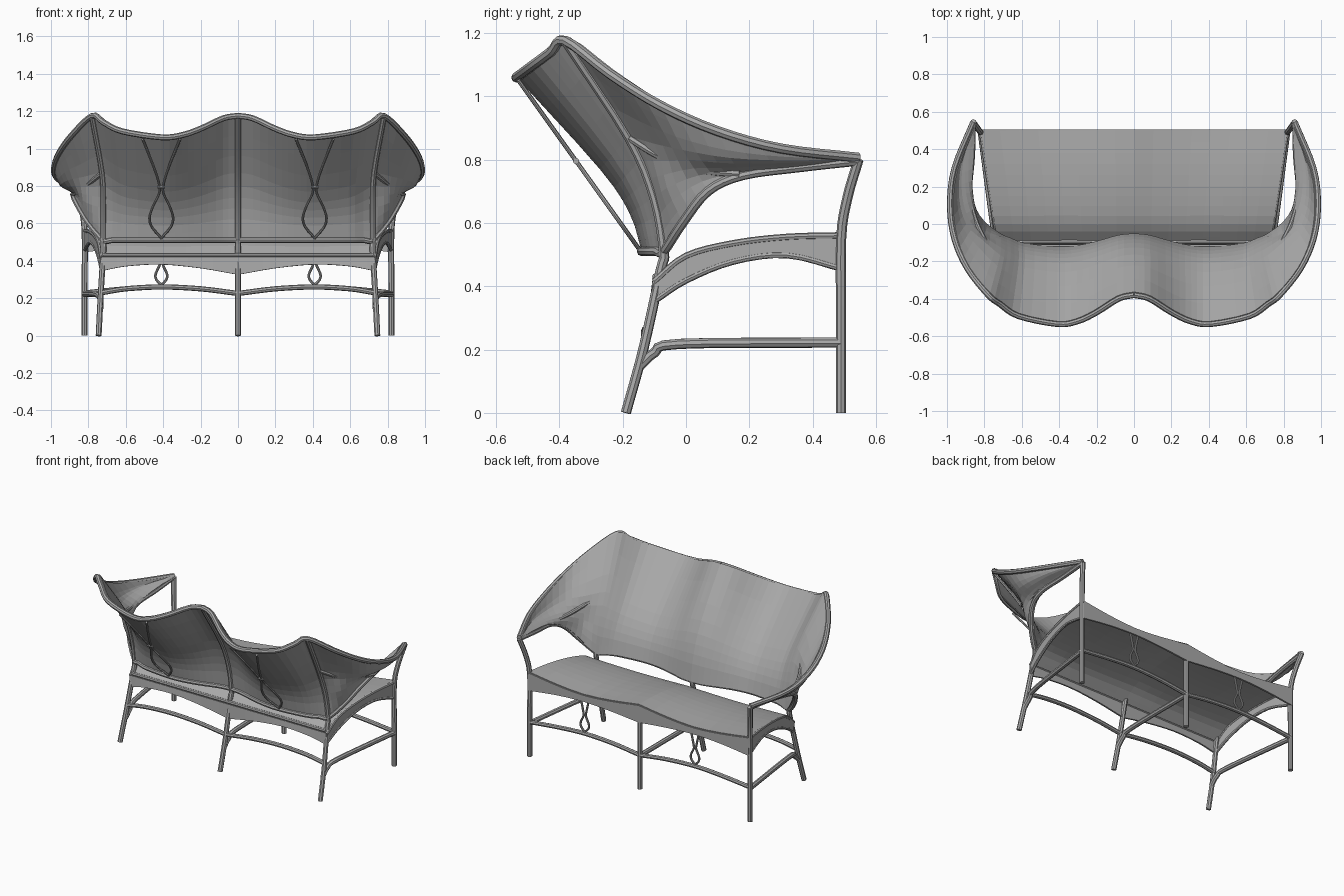
import bpy
from mathutils import Vector

cube = bpy.data.objects.get("Cube")
if cube:
    bpy.data.objects.remove(cube, do_unlink=True)

grey = bpy.data.materials.new("warm_grey")
grey.use_nodes = True
colour = (0.4, 0.4, 0.4, 1)
grey.diffuse_color = colour
grey.node_tree.nodes["Principled BSDF"].inputs["Base Color"].default_value = colour


def spline(points, steps):
    """Smooth path through the given points."""
    p = [Vector(q) for q in points]
    p = [p[0] * 2 - p[1]] + p + [p[-1] * 2 - p[-2]]
    out = []
    for a, b, c, d in zip(p, p[1:], p[2:], p[3:]):
        for i in range(steps):
            t = i / steps
            out.append(0.5 * (2 * b + (c - a) * t + (2 * a - 5 * b + 4 * c - d) * t ** 2
                              + (3 * b - a - 3 * c + d) * t ** 3))
    return out + [p[-2]]


def finish(obj, mirror):
    obj.data.materials.append(grey)
    if mirror:
        mod = obj.modifiers.new("mirror", 'MIRROR')
        mod.use_clip = True
    return obj


def tube(name, points, radius=0.016, mirror=True, steps=4):
    """Round cane rod along a smooth path."""
    path = spline(points, steps)
    curve = bpy.data.curves.new(name, 'CURVE')
    curve.dimensions = '3D'
    curve.bevel_depth = radius
    curve.bevel_resolution = 2
    curve.use_fill_caps = True
    line = curve.splines.new('POLY')
    line.points.add(len(path) - 1)
    for point, co in zip(line.points, path):
        point.co = (*co, 1)
    obj = bpy.data.objects.new(name, curve)
    bpy.context.collection.objects.link(obj)
    bpy.ops.object.select_all(action='DESELECT')
    obj.select_set(True)
    bpy.context.view_layer.objects.active = obj
    bpy.ops.object.convert(target='MESH')
    obj = finish(bpy.context.object, mirror)
    bpy.ops.object.shade_smooth_by_angle()
    return obj


def sheet(name, columns, rows=3, steps=3, thickness=0.012, offset=0):
    """Thin mirrored panel lofted through columns of points."""
    fine = [spline(c, rows) for c in columns]
    grid = list(zip(*[spline(r, steps) for r in zip(*fine)]))
    n = len(grid[0])
    verts = [v for col in grid for v in col]
    faces = [(i * n + j, i * n + n + j, i * n + n + j + 1, i * n + j + 1)
             for i in range(len(grid) - 1) for j in range(n - 1)]
    mesh = bpy.data.meshes.new(name)
    mesh.from_pydata(verts, [], faces)
    obj = bpy.data.objects.new(name, mesh)
    bpy.context.collection.objects.link(obj)
    finish(obj, True)
    mod = obj.modifiers.new("thickness", 'SOLIDIFY')
    mod.thickness = thickness
    mod.offset = offset
    return obj


# Backrest: blend the post profile with the deeper lobe profile
post = [(-0.07, 0.51), (-0.10, 0.68), (-0.18, 0.87), (-0.38, 1.175)]
lobe = [(-0.14, 0.51), (-0.178, 0.63), (-0.272, 0.77), (-0.535, 1.06)]


def back_column(x, w, flare=0):
    spread = (0, 0, 0.1, 1)
    return [(x + flare * s, a[0] + (b[0] - a[0]) * w, a[1] + (b[1] - a[1]) * w)
            for a, b, s in zip(post, lobe, spread)]


shell = [back_column(x, w, f) for x, w, f in
         [(0, 0, 0), (0.08, 0.12, 0), (0.2, 0.6, 0), (0.3, 0.9, 0), (0.41, 1, 0),
          (0.59, 0.72, 0.03), (0.67, 0.3, 0.05), (0.72, 0, 0.06)]]

# Wings bulging round into the arms
shell += [
    [(0.80, -0.01, 0.60), (0.81, -0.06, 0.71), (0.82, -0.10, 0.85), (0.89, -0.24, 1.07)],
    [(0.86, 0.07, 0.70), (0.86, 0.04, 0.75), (0.91, -0.01, 0.83), (0.96, -0.08, 0.97)],
    [(0.88, 0.18, 0.75), (0.89, 0.17, 0.765), (0.95, 0.14, 0.805), (0.984, 0.10, 0.89)],
    [(0.865, 0.36, 0.775), (0.89, 0.35, 0.782), (0.935, 0.33, 0.797), (0.96, 0.30, 0.835)],
    [(0.86, 0.54, 0.795), (0.86, 0.54, 0.80), (0.86, 0.54, 0.803), (0.86, 0.545, 0.806)],
]
sheet("backrest_shell", shell, thickness=0.02, offset=-1)
tube("top_rim", [c[-1] for c in shell])
tube("lower_rim", [c[0] for c in shell], 0.015)
tube("wing_rib", [(0.726, -0.18, 0.87), (0.80, -0.08, 0.81), (0.85, 0.03, 0.77),
                  (0.885, 0.17, 0.755)], 0.013)

# Rear legs running up into the back posts
foot = [(-0.19, 0), (-0.135, 0.2), (-0.08, 0.45)]
leg_x = [0.745, 0.735, 0.72, 0.72, 0.72, 0.726, 0.78]
profile = foot + post
tube("rear_leg", [(x, *p) for x, p in zip(leg_x, profile)])
tube("centre_rear_leg", [(0, *p) for p in profile], mirror=False)

# Front legs, the outer ones rising to the arm tips
tube("front_leg", [(0.82, 0.49, 0), (0.82, 0.49, 0.28), (0.82, 0.49, 0.55),
                   (0.835, 0.51, 0.68), (0.86, 0.545, 0.80)])
tube("centre_front_leg", [(0, 0.49, 0), (0, 0.49, 0.53)], mirror=False, steps=1)

# Stretchers
for name, x_rear, x_front in [("side_stretcher", 0.735, 0.82), ("centre_stretcher", 0, 0)]:
    tube(name, [(x_rear, -0.15, 0.145), (x_rear, -0.10, 0.19),
                (x_rear + (x_front - x_rear) * 0.2, -0.02, 0.218),
                (x_front, 0.49, 0.222)], mirror=x_front > 0)
for name, y, end in [("front_stretcher", 0.49, 0.82), ("rear_stretcher", -0.128, 0.735)]:
    tube(name, [(0, y, 0.225), (0.2, y, 0.25), (0.41, y, 0.26),
                (0.6, y, 0.25), (end, y, 0.228)], 0.014)

# Seat surface, with two hollows that deepen toward the front edge
seat = [(-0.10, 0.42), (0, 0.50), (0.15, 0.54), (0.32, 0.56), (0.50, 0.565)]
hollow = [(0, 0), (0.25, 0.028), (0.5, 0.042), (0.75, 0.028), (1, 0)]


def seat_half_width(y):
    return 0.73 + 0.09 * (y + 0.1) / 0.6


def seat_point(y, z, k, dip):
    return (seat_half_width(y) * k, y, z - dip * (y + 0.1) / 0.6)


sheet("seat", [[seat_point(y, z, k, dip) for k, dip in hollow] for y, z in seat], rows=2)

# Aprons around the seat
side_low = [0.345, 0.41, 0.47, 0.49, 0.445]
sheet("side_apron", [[(seat_half_width(y), y, z), (seat_half_width(y), y, low)]
                     for (y, z), low in zip(seat, side_low)], rows=1)
tube("side_apron_edge", [(seat_half_width(y), y, low + 0.008)
                         for (y, z), low in zip(seat, side_low)], 0.01)
tube("side_seat_edge", [(seat_half_width(y), y, z - 0.005) for y, z in seat], 0.011)
sheet("rear_apron", [[(x, -0.10, 0.42), (x, -0.105, low)]
                     for x, low in [(0, 0.325), (0.2, 0.36), (0.41, 0.38),
                                    (0.6, 0.37), (0.73, 0.345)]], rows=1)
front_top = [seat_point(*seat[-1], k, dip) for k, dip in hollow]
front_low = [0.45, 0.47, 0.48, 0.47, 0.445]
sheet("front_apron", [[p, (p[0], p[1], low)] for p, low in zip(front_top, front_low)], rows=1)
tube("rear_seat_rail", [(0, -0.095, 0.43), (0.72, -0.095, 0.43)], 0.012, steps=1)

# Looped cane ornaments behind the back and under the seat front
back_loop = [(0, 0.52), (0.05, 0.58), (0.063, 0.63), (0.045, 0.69), (0.012, 0.76),
             (0.012, 0.81), (0.04, 0.9), (0.10, 1.05)]
small_loop = [(0, 0.27), (0.027, 0.30), (0.03, 0.33), (0.01, 0.375), (0.01, 0.40), (0.03, 0.49)]
for side in (1, -1):
    tube("back_ornament", [(0.41 + side * dx, -0.15 - (z - 0.52) * 0.715, z)
                           for dx, z in back_loop], 0.007)
    tube("front_ornament", [(0.41 + side * dx, 0.49, z) for dx, z in small_loop], 0.007)
tube("ornament_binding", [(0.39, -0.347, 0.795), (0.43, -0.347, 0.795)], 0.01, steps=1)
